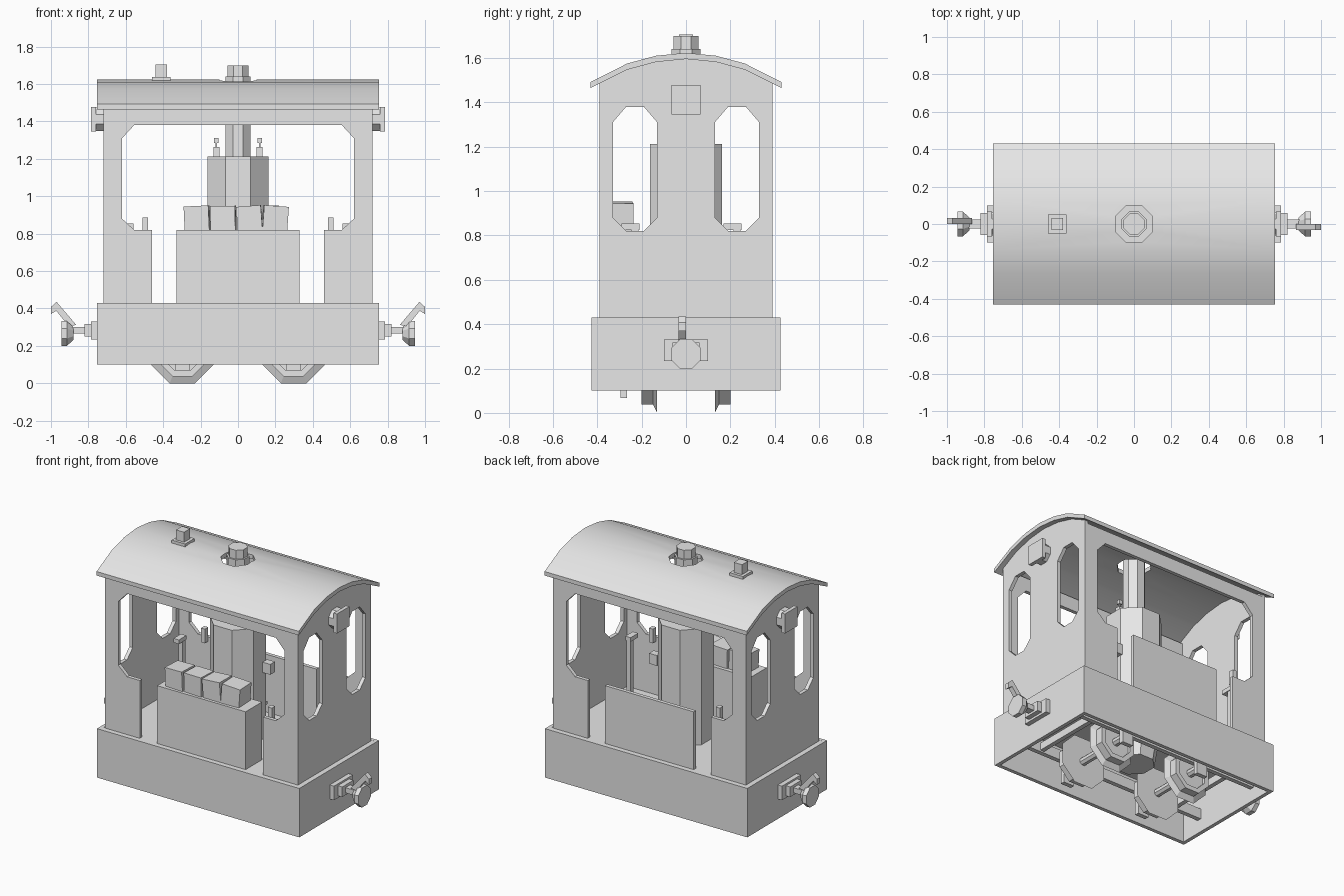
import bpy, bmesh, math, random
from mathutils import Matrix, Vector

if "Cube" in bpy.data.objects:
    bpy.data.objects.remove(bpy.data.objects["Cube"])

random.seed(4)
grey = bpy.data.materials.new("light_grey")
grey.diffuse_color = (0.8, 0.8, 0.8, 1)
grey.use_nodes = True
grey.node_tree.nodes["Principled BSDF"].inputs["Base Color"].default_value = grey.diffuse_color


def add(name, mesh):
    mesh.name = name
    mesh.materials.clear()
    mesh.materials.append(grey)
    ob = bpy.data.objects.new(name, mesh)
    bpy.context.collection.objects.link(ob)
    return ob


def finish(name, bm):
    bmesh.ops.recalc_face_normals(bm, faces=bm.faces)
    me = bpy.data.meshes.new(name)
    bm.to_mesh(me)
    bm.free()
    return add(name, me)


def box(name, x, y, z, rot=None):
    """Box from (min, max) ranges, optionally rotated about its centre."""
    bm = bmesh.new()
    c = Vector([(a + b) / 2 for a, b in (x, y, z)])
    s = [abs(b - a) for a, b in (x, y, z)]
    m = Matrix.Translation(c) @ (rot or Matrix()) @ Matrix.Diagonal((*s, 1))
    bmesh.ops.create_cube(bm, size=1, matrix=m)
    return finish(name, bm)


def plate(name, loops, plane, a, b):
    """Outline (with holes) extruded from a to b across the XZ or YZ plane."""
    cu = bpy.data.curves.new(name, 'CURVE')
    cu.dimensions, cu.fill_mode = '2D', 'BOTH'
    cu.extrude = abs(b - a) / 2
    for pts in loops:
        sp = cu.splines.new('POLY')
        sp.points.add(len(pts) - 1)
        for p, (u, v) in zip(sp.points, pts):
            p.co = (u, v, 0, 1)
        sp.use_cyclic_u = True
    tmp = bpy.data.objects.new(name, cu)
    bpy.context.collection.objects.link(tmp)
    dg = bpy.context.evaluated_depsgraph_get()
    me = bpy.data.meshes.new_from_object(tmp.evaluated_get(dg))
    bpy.data.objects.remove(tmp)
    mid = (a + b) / 2
    if plane == 'XZ':
        m = Matrix(((1, 0, 0, 0), (0, 0, -1, mid), (0, 1, 0, 0), (0, 0, 0, 1)))
    else:
        m = Matrix(((0, 0, 1, mid), (1, 0, 0, 0), (0, 1, 0, 0), (0, 0, 0, 1)))
    bm = bmesh.new()
    bm.from_mesh(me)
    bm.transform(m)
    bmesh.ops.remove_doubles(bm, verts=bm.verts, dist=1e-5)
    for f in bm.faces:
        f.smooth = False
    return finish(name, bm)


def octagon(name, profile, axis, centre):
    """Eight-sided turned part; profile is (flat radius, position along axis)."""
    bm = bmesh.new()
    rings = []
    for r, h in profile:
        ring = []
        for k in range(8):
            t = math.radians(22.5 + 45 * k)
            R = r / math.cos(math.pi / 8)
            u, v = R * math.cos(t), R * math.sin(t)
            co = {'X': (h, u, v), 'Y': (u, h, v), 'Z': (u, v, h)}[axis]
            ring.append(bm.verts.new(Vector(co) + Vector(centre)))
        rings.append(ring)
    for p, q in zip(rings, rings[1:]):
        for k in range(8):
            bm.faces.new((p[k], p[(k + 1) % 8], q[(k + 1) % 8], q[k]))
    bm.faces.new(rings[0])
    bm.faces.new(rings[-1])
    return finish(name, bm)


def mirror(pts):
    return pts + [(-u, v) for u, v in reversed(pts) if u != 0]


# chassis skirt, open underneath, with deck
for s in (-1, 1):
    box("skirt_side", (-0.755, 0.755), (s * 0.40, s * 0.425), (0.10, 0.43))
    box("skirt_end", (s * 0.73, s * 0.755), (-0.40, 0.40), (0.10, 0.43))
box("deck", (-0.73, 0.73), (-0.40, 0.40), (0.40, 0.429))

# cab sides with doorways
half = [(-0.72, 1.47), (-0.72, 0.43), (-0.46, 0.43), (-0.46, 0.82), (-0.555, 0.82),
        (-0.62, 0.88), (-0.62, 1.31), (-0.555, 1.38)]
for s in (-1, 1):
    plate("cab_side", [mirror(half)], 'XZ', s * 0.365, s * 0.39)

# cab ends with two windows each
under = [(-0.43, 1.465), (-0.265, 1.547), (-0.135, 1.582), (0, 1.595)]
window = [(0.13, 0.88), (0.19, 0.82), (0.27, 0.82), (0.33, 0.88),
          (0.33, 1.31), (0.27, 1.38), (0.19, 1.38), (0.13, 1.31)]
end = mirror([(-0.39, 0.43), (-0.39, 1.485)] + under[1:])
for s in (-1, 1):
    plate("cab_end", [end, window, [(-u, v) for u, v in window]], 'YZ', s * 0.695, s * 0.72)

# curved roof with a hole for the chimney
top = mirror([(-0.43, 1.492), (-0.265, 1.575), (-0.135, 1.61), (0, 1.623)])
roof = plate("roof", [top + mirror(under)[::-1]], 'YZ', -0.755, 0.755)
cutter = octagon("roof_cutter", [(0.1, 1.5), (0.1, 1.7)], 'Z', (0, 0, 0))
mod = roof.modifiers.new("hole", 'BOOLEAN')
mod.operation, mod.object, mod.solver = 'DIFFERENCE', cutter, 'EXACT'
dg = bpy.context.evaluated_depsgraph_get()
cut = bpy.data.meshes.new_from_object(roof.evaluated_get(dg))
roof.modifiers.clear()
roof.data = cut
bpy.data.objects.remove(cutter)
bpy.context.view_layer.objects.active = roof
roof.select_set(True)
bpy.ops.object.shade_smooth_by_angle(angle=math.radians(30))
roof.select_set(False)

# roof whistle
box("whistle_base", (-0.46, -0.36), (-0.05, 0.05), (1.61, 1.638))
box("whistle", (-0.44, -0.38), (-0.032, 0.032), (1.638, 1.705))

# vertical boiler, chimney and cap
octagon("boiler", [(0.163, 0.43), (0.163, 1.213)], 'Z', (0, 0, 0))
octagon("ash_pan", [(0.12, 0.2), (0.15, 0.40)], 'Z', (0, 0, 0))
octagon("chimney", [(0.066, 1.213), (0.066, 1.64)], 'Z', (0, 0, 0))
octagon("chimney_cap", [(0.056, 1.64), (0.056, 1.70)], 'Z', (0, 0, 0))
box("fire_door", (-0.06, 0.06), (0.16, 0.18), (0.52, 0.66))
box("fire_door_latch", (0.03, 0.08), (0.18, 0.20), (0.58, 0.60))
box("water_gauge", (0.16, 0.22), (0.03, 0.08), (0.88, 0.95))
for s in (-1, 1):
    x = s * 0.115
    box("safety_valve", (x - 0.017, x + 0.017), (-0.017, 0.017), (1.21, 1.262))
    box("valve_stem", (x - 0.004, x + 0.004), (-0.004, 0.004), (1.26, 1.29))
    box("valve_knob", (x - 0.012, x + 0.012), (-0.012, 0.012), (1.285, 1.312))

# bunker with coal in front, plain panel behind
box("bunker", (-0.33, 0.33), (-0.39, -0.215), (0.43, 0.82))
box("back_panel", (-0.33, 0.33), (0.365, 0.39), (0.43, 0.82))
for x in (-0.218, -0.078, 0.062, 0.198):
    tilt = Matrix.Rotation(math.radians(random.uniform(-5, 5)), 4, 'Y')
    turn = Matrix.Rotation(math.radians(random.uniform(-4, 4)), 4, 'Z')
    box("coal_block", (x - 0.066, x + 0.066), (-0.37, -0.24), (0.79, 0.948), tilt @ turn)

# parts repeated at both ends, turned half round
hook = [(0.865, 0.312), (0.97, 0.435), (1.0, 0.408), (1.0, 0.37), (0.972, 0.388), (0.905, 0.305)]
for s in (-1, 1):
    # lamp
    octagon("lamp_body", [(0.062, s * 0.715), (0.062, s * 0.765)], 'X', (0, 0, 1.412))
    box("lamp_face", (s * 0.76, s * 0.785), (-0.066, 0.066), (1.346, 1.478))
    # buffer and coupling
    box("buffer_plate", (s * 0.75, s * 0.787), (-0.1, 0.1), (0.235, 0.33))
    box("buffer_socket", (s * 0.785, s * 0.82), (-0.06, 0.06), (0.25, 0.318))
    box("buffer_shank", (s * 0.82, s * 0.89), (-0.025, 0.025), (0.265, 0.30))
    octagon("buffer_head", [(0.035, s * 0.88), (0.066, s * 0.915), (0.066, s * 0.945)],
            'X', (0, 0, 0.266))
    plate("coupling_hook", [[(s * u, v) for u, v in hook]], 'XZ', -s * 0.033, 0)
    # brake column and lever
    x, y = s * 0.58, -s * 0.23
    box("brake_column", (x - 0.015, x + 0.015), (y - 0.015, y + 0.015), (0.43, 0.83))
    box("brake_handle", (x - 0.02, x + 0.02), (y - 0.06, y + 0.02), (0.825, 0.853))
    x, y = s * 0.495, -s * 0.35
    box("door_grip", (x - 0.015, x + 0.015), (y - 0.018, y + 0.018), (0.79, 0.885))

# wheels, axles, axle boxes and frames
for x in (-0.297, 0.297):
    octagon("axle", [(0.025, -0.28), (0.025, 0.28)], 'Y', (x, 0, 0.165))
    for s in (-1, 1):
        octagon("wheel", [(0.165, s * 0.13), (0.128, s * 0.148), (0.128, s * 0.2),
                          (0.098, s * 0.2), (0.098, s * 0.18)], 'Y', (x, 0, 0.165))
        low = 0.068 if s < 0 else 0.105
        box("axle_box", (x - 0.04, x + 0.04), (s * 0.265, s * 0.295), (low, 0.24))
for s in (-1, 1):
    box("frame", (-0.73, 0.73), (s * 0.235, s * 0.265), (0.19, 0.26))
    box("frame_brace", (s * 0.52, s * 0.55), (-0.25, 0.25), (0.2, 0.25))
